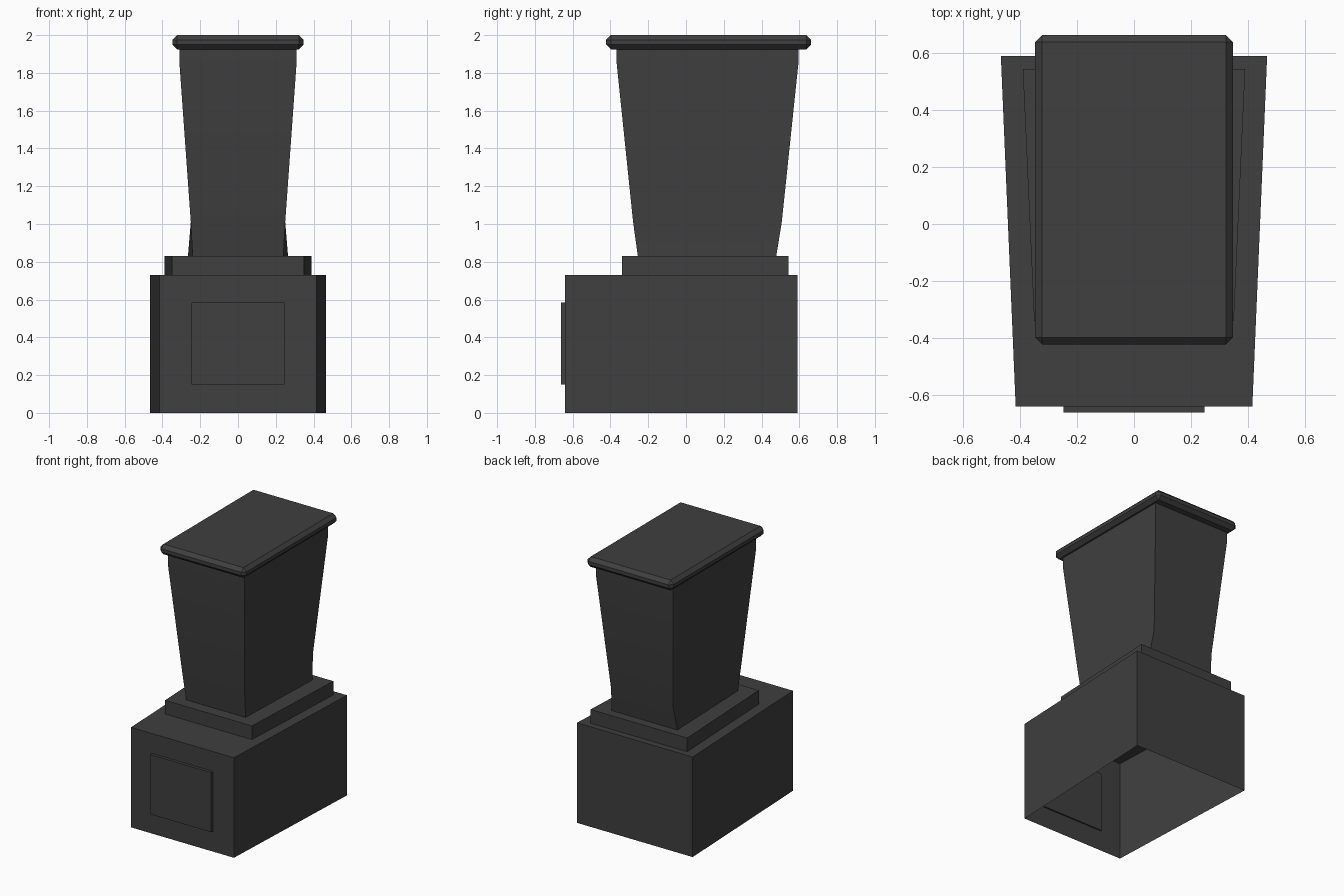
import bpy, bmesh
from math import radians

cube = bpy.data.objects.get("Cube")
if cube:
    bpy.data.objects.remove(cube, do_unlink=True)

mat = bpy.data.materials.new("charcoal")
mat.use_nodes = True
COLOUR = (0.05, 0.05, 0.05, 1)
mat.diffuse_color = COLOUR
mat.node_tree.nodes["Principled BSDF"].inputs["Base Color"].default_value = COLOUR


def loft(name, sections, bottom=False, top=True, bevel=0, smooth=False):
    """Stack trapezoid sections: (z, front y, back y, front half width, back half width)."""
    bm = bmesh.new()
    rings = []
    for z, front, back, wf, wb in sections:
        corners = ((-wf, front), (wf, front), (wb, back), (-wb, back))
        rings.append([bm.verts.new((x, y, z)) for x, y in corners])
    for low, high in zip(rings, rings[1:]):
        for i in range(4):
            j = (i + 1) % 4
            bm.faces.new((low[i], low[j], high[j], high[i]))
    if bottom:
        bm.faces.new(rings[0][::-1])
    if top:
        bm.faces.new(rings[-1])
    if bevel:
        bmesh.ops.bevel(bm, geom=bm.edges[:], offset=bevel, segments=1,
                        profile=0.5, affect='EDGES')
    bmesh.ops.recalc_face_normals(bm, faces=bm.faces[:])
    mesh = bpy.data.meshes.new(name)
    bm.to_mesh(mesh)
    bm.free()
    mesh.materials.append(mat)
    obj = bpy.data.objects.new(name, mesh)
    bpy.context.collection.objects.link(obj)
    if smooth:
        bpy.ops.object.select_all(action='DESELECT')
        obj.select_set(True)
        bpy.context.view_layer.objects.active = obj
        bpy.ops.object.shade_smooth_by_angle(angle=radians(30))
    return obj


# Hollow base, open underneath and wider at the back
loft("base", [(z, -0.64, 0.59, 0.415, 0.467) for z in (0, 0.73)])

# Raised panel set through the front wall
loft("front_panel", [(z, -0.662, -0.63, 0.247, 0.247) for z in (0.15, 0.585)], bottom=True)

# Step between base and column
loft("plinth", [(z, -0.34, 0.543, 0.35, 0.39) for z in (0.73, 0.83)])

# Flared column
loft("column", [(0.83, -0.255, 0.478, 0.24, 0.265),
                (1.01, -0.28, 0.507, 0.25, 0.25),
                (1.85, -0.367, 0.595, 0.31, 0.31),
                (1.93, -0.367, 0.595, 0.31, 0.31)], top=False, smooth=True)

# Chamfered cap slab
loft("cap", [(z, -0.423, 0.663, 0.347, 0.347) for z in (1.925, 2.0)],
     bottom=True, bevel=0.025)
